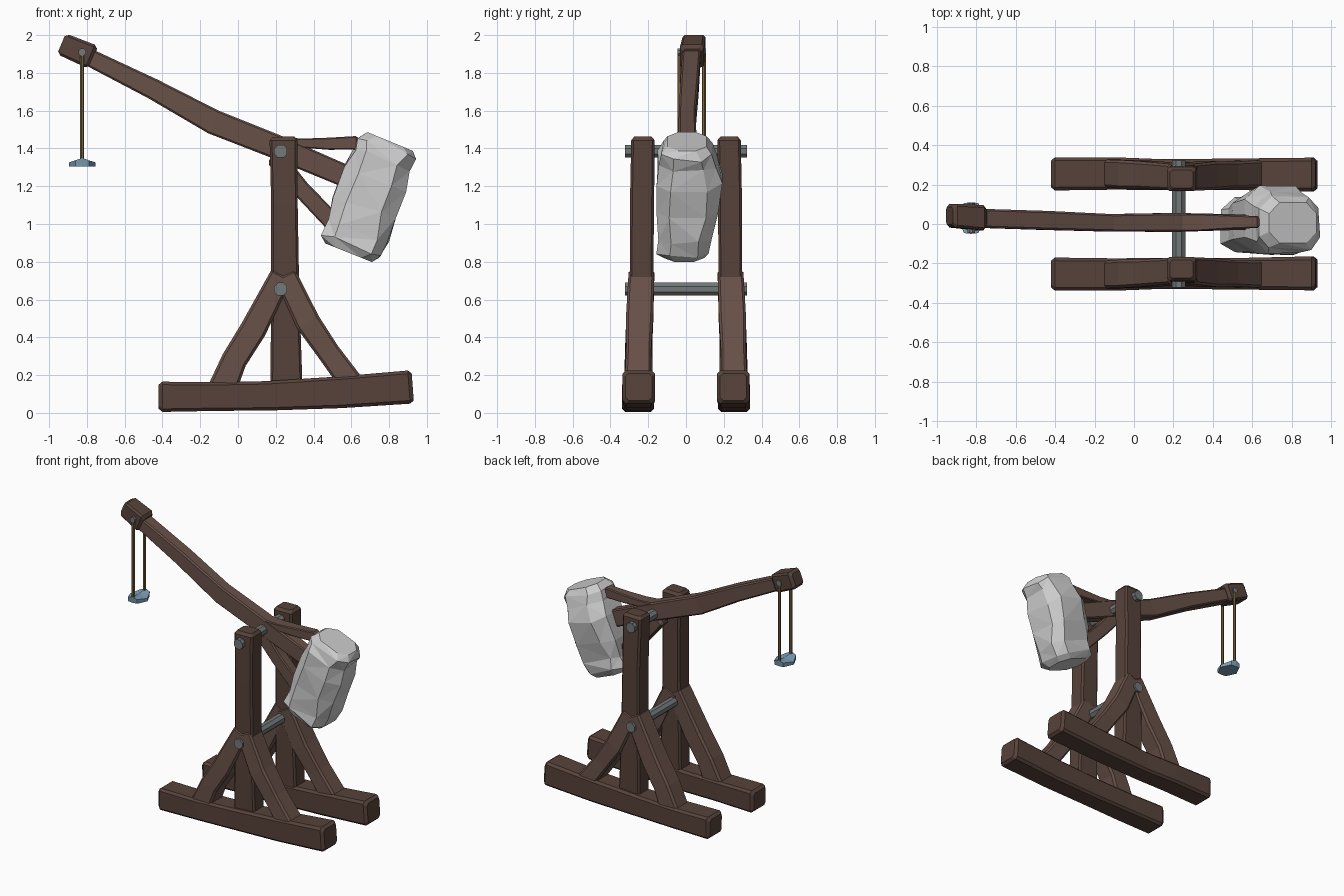
import bpy, bmesh, math, random
from mathutils import Vector

if "Cube" in bpy.data.objects:
    bpy.data.objects.remove(bpy.data.objects["Cube"])

random.seed(4)


def material(name, r, g, b):
    m = bpy.data.materials.new(name)
    m.diffuse_color = (r, g, b, 1)
    m.use_nodes = True
    m.node_tree.nodes["Principled BSDF"].inputs["Base Color"].default_value = m.diffuse_color
    return m


DARK = material("dark_wood", 0.095, 0.055, 0.043)
LIGHT = material("light_wood", 0.135, 0.08, 0.064)
IRON = material("iron", 0.17, 0.19, 0.19)
ROPE = material("rope", 0.2, 0.13, 0.05)
BLUE = material("blue_cloth", 0.2, 0.34, 0.47)


def finish(name, bm, mat, mirror=False):
    bmesh.ops.recalc_face_normals(bm, faces=bm.faces)
    me = bpy.data.meshes.new(name)
    bm.to_mesh(me)
    bm.free()
    ob = bpy.data.objects.new(name, me)
    bpy.context.collection.objects.link(ob)
    if mat:
        me.materials.append(mat)
    if mirror:
        ob.modifiers.new("mirror", "MIRROR").use_axis = (False, True, False)
    return ob


def skin(bm, rings):
    """Join rings of points with faces and close both ends."""
    vs = [[bm.verts.new(p) for p in r] for r in rings]
    n = len(vs[0])
    for a, b in zip(vs, vs[1:]):
        for i in range(n):
            bm.faces.new((a[i], a[(i + 1) % n], b[(i + 1) % n], b[i]))
    bm.faces.new(vs[0])
    bm.faces.new(vs[-1])


def loft(name, path, mat, c=0.2, e=0.02, mirror=False, wobble=0.0):
    """Chamfered timber along a path of (x, y, z, half height, half depth)."""
    pts = [Vector(p[:3]) for p in path]
    last = len(pts) - 1
    rings = []
    for i, p in enumerate(path):
        t = pts[min(i + 1, last)] - pts[max(i - 1, 0)]
        t = Vector((t.x, 0, t.z)).normalized()
        u, v = Vector((t.z, 0, -t.x)), Vector((0, 1, 0))
        h, d = p[3], p[4]
        k = c * min(h, d)

        def ring(o, kk, inset):
            a, b = h - inset, d - inset
            cs = [(a, b - kk), (a - kk, b), (kk - a, b), (-a, b - kk),
                  (-a, kk - b), (kk - a, -b), (a - kk, -b), (a, kk - b)]
            return [o + u * x + v * y for x, y in cs]
        full = ring(pts[i] + t * e * ((i == 0) - (i == last)), k, 0)
        if wobble:
            full = [q + Vector([random.uniform(-wobble, wobble) for _ in range(3)]) for q in full]
        cap = ring(pts[i], k, e * 0.8)
        rings += [cap, full] if i == 0 else [full, cap] if i == last else [full]
    bm = bmesh.new()
    skin(bm, rings)
    if wobble:
        bmesh.ops.triangulate(bm, faces=[f for f in bm.faces if len(f.verts) == 4])
    return finish(name, bm, mat, mirror)


def rod(name, a, b, r, mat, sides=8):
    a, b = Vector(a), Vector(b)
    t = (b - a).normalized()
    u = t.orthogonal().normalized()
    v = t.cross(u)
    ang = [2 * math.pi * (i + 0.5) / sides for i in range(sides)]
    bm = bmesh.new()
    skin(bm, [[o + (u * math.cos(s) + v * math.sin(s)) * r for s in ang] for o in (a, b)])
    return finish(name, bm, mat)


# Mirrored side frames: ground beams, posts and braces
loft("base_beam", [(-0.42, 0.254, 0.085, 0.08, 0.084), (-0.1, 0.256, 0.087, 0.076, 0.082),
                   (0.15, 0.25, 0.09, 0.078, 0.078), (0.54, 0.252, 0.109, 0.084, 0.08),
                   (0.925, 0.25, 0.138, 0.088, 0.086)], DARK, mirror=True)
loft("post", [(0.257, 0.24, 0.08, 0.086, 0.06), (0.25, 0.236, 0.65, 0.074, 0.062),
              (0.246, 0.233, 1.1, 0.07, 0.064), (0.241, 0.228, 1.462, 0.074, 0.062)], DARK, mirror=True)
loft("left_brace", [(0.235, 0.238, 0.74, 0.06, 0.066), (0.08, 0.248, 0.44, 0.07, 0.07),
                    (-0.02, 0.252, 0.28, 0.068, 0.072), (-0.095, 0.256, 0.1, 0.076, 0.07)], LIGHT, mirror=True)
loft("right_brace", [(0.245, 0.236, 0.74, 0.06, 0.068), (0.37, 0.246, 0.48, 0.066, 0.072),
                     (0.48, 0.25, 0.32, 0.06, 0.066), (0.62, 0.254, 0.13, 0.064, 0.07)], LIGHT, mirror=True)

# Iron cross bars
for name, z in (("pivot_axle", 1.385), ("lower_crossbar", 0.655)):
    rod(name, (0.226, -0.322, z), (0.226, 0.322, z), 0.037, IRON)

# Throwing arm and the three prongs holding the weight
loft("throwing_arm", [(-0.84, 0.03, 1.908, 0.045, 0.048), (-0.45, 0.018, 1.715, 0.055, 0.048),
                      (-0.13, 0.006, 1.54, 0.066, 0.044), (0.2, 0.008, 1.41, 0.064, 0.048),
                      (0.66, 0.01, 1.215, 0.058, 0.036)], LIGHT)
loft("upper_prong", [(0.16, 0.008, 1.425, 0.04, 0.046), (0.34, 0.008, 1.428, 0.024, 0.042),
                     (0.48, 0.01, 1.425, 0.032, 0.036), (0.645, 0.01, 1.43, 0.036, 0.03)], LIGHT)
loft("lower_prong", [(0.19, 0.008, 1.36, 0.05, 0.044), (0.33, 0.008, 1.19, 0.046, 0.04),
                     (0.53, 0.01, 0.98, 0.048, 0.032)], LIGHT)
loft("arm_head", [(-0.935, 0.042, 1.954, 0.06, 0.06), (-0.765, 0.032, 1.882, 0.065, 0.064)], DARK)

# Stone counterweight
loft("counterweight", [(0.585, -0.01, 0.848, 0.165, 0.14), (0.63, -0.005, 0.96, 0.17, 0.14),
                       (0.67, 0.01, 1.09, 0.172, 0.16), (0.722, 0.018, 1.24, 0.168, 0.165),
                       (0.765, 0.01, 1.34, 0.158, 0.155), (0.805, 0.006, 1.437, 0.162, 0.135)],
     None, c=0.42, e=0.04, wobble=0.012)

# Sling: peg, two ropes and a pouch with raised ends
SX, SY = -0.825, 0.03
rod("sling_peg", (SX, SY - 0.076, 1.91), (SX, SY + 0.076, 1.91), 0.021, IRON)
for name, s in (("front_rope", -1), ("back_rope", 1)):
    rod(name, (SX, SY + s * 0.065, 1.325), (SX, SY + s * 0.065, 1.92), 0.011, ROPE, 6)
plan = [(-0.07, 0, 1.326), (-0.036, -0.076, 1.337), (0, -0.08, 1.35), (0.036, -0.076, 1.337),
        (0.07, 0, 1.326), (0.036, 0.076, 1.337), (0, 0.08, 1.35), (-0.036, 0.076, 1.337)]
bm = bmesh.new()
low = [bm.verts.new((SX + x, SY + y * 0.95, 1.305)) for x, y, z in plan]
top = [bm.verts.new((SX + x, SY + y, z)) for x, y, z in plan]
mid = bm.verts.new((SX, SY, 1.34))
bm.faces.new(low)
for i in range(8):
    j = (i + 1) % 8
    bm.faces.new((low[i], low[j], top[j], top[i]))
    bm.faces.new((top[i], top[j], mid))
finish("sling_pouch", bm, BLUE)
